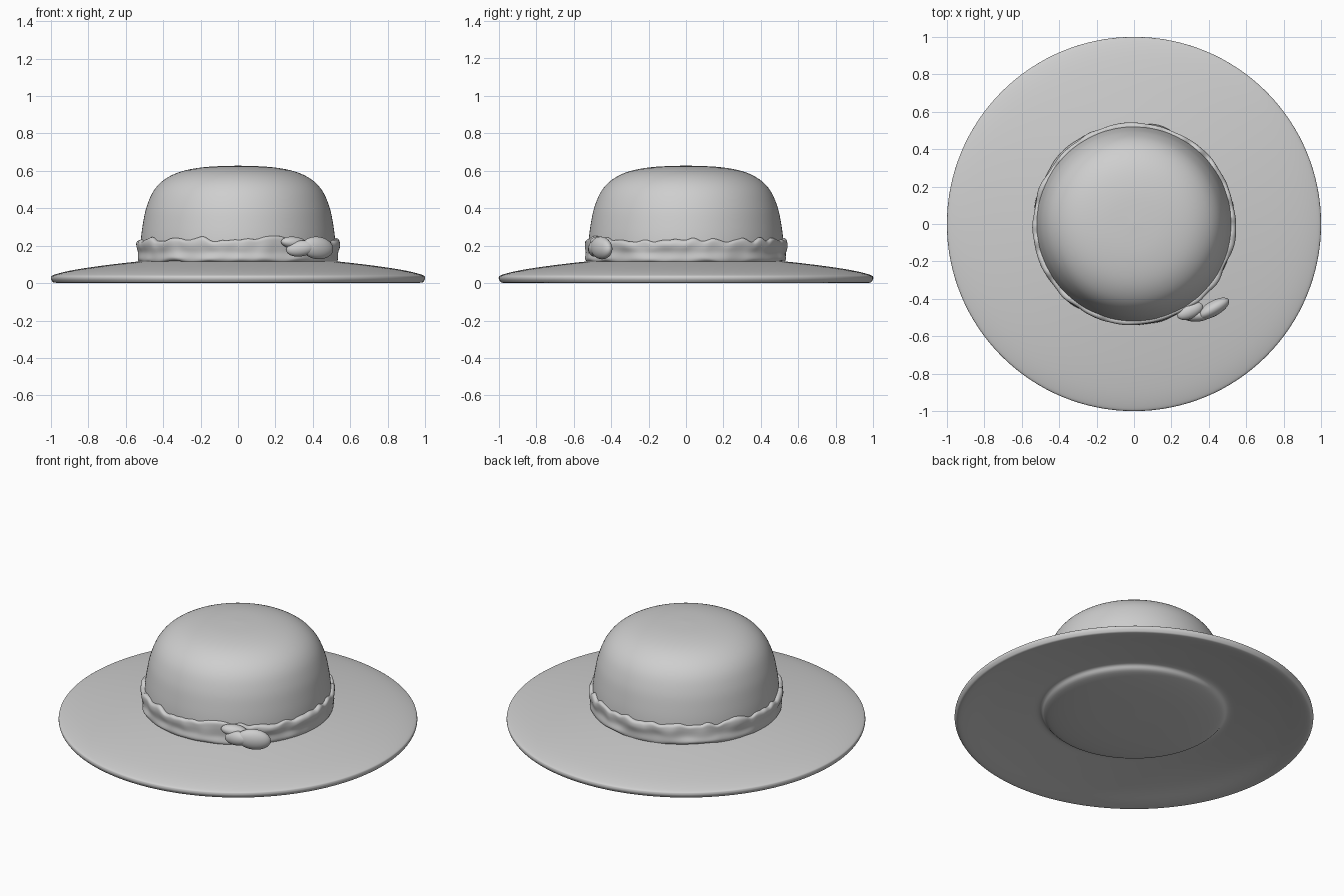
import bpy
import math
from mathutils import Vector, noise

cube = bpy.data.objects.get("Cube")
if cube:
    bpy.data.objects.remove(cube, do_unlink=True)

# Single felt colour
GREY = (0.62, 0.62, 0.62, 1)
felt = bpy.data.materials.new("light grey felt")
felt.use_nodes = True
felt.diffuse_color = GREY
bsdf = next(n for n in felt.node_tree.nodes if n.type == "BSDF_PRINCIPLED")
bsdf.inputs["Base Color"].default_value = GREY
bsdf.inputs["Roughness"].default_value = 0.8


def smooth_profile(pts, steps=5):
    """Interpolate a profile with a Catmull-Rom spline."""
    p = [Vector(q) for q in [pts[0]] + pts + [pts[-1]]]
    out = []
    for a, b, c, d in zip(p, p[1:], p[2:], p[3:]):
        for i in range(steps):
            t = i / steps
            out.append(0.5 * (2 * b + (c - a) * t + (2 * a - 5 * b + 4 * c - d) * t * t
                              + (3 * b - a - 3 * c + d) * t ** 3))
    return out + [p[-1]]


def lathe(name, profile, segments=128, warp=None):
    """Revolve a radius/height profile around z; warp may shift each point."""
    verts, faces = [], []
    for s in range(segments):
        a = 2 * math.pi * s / segments
        for k, (r, z) in enumerate(profile):
            if warp:
                r, z = warp(a, k / (len(profile) - 1), r, z)
            r = max(r, 0)
            verts.append((r * math.cos(a), r * math.sin(a), z))
    n = len(profile)
    for s in range(segments):
        t = (s + 1) % segments
        for k in range(n - 1):
            faces.append((s * n + k, t * n + k, t * n + k + 1, s * n + k + 1))
    mesh = bpy.data.meshes.new(name)
    mesh.from_pydata(verts, [], faces)
    obj = bpy.data.objects.new(name, mesh)
    bpy.context.collection.objects.link(obj)
    finish(obj)
    return obj


def finish(obj):
    """Weld poles, orient the faces, smooth and colour."""
    bpy.ops.object.select_all(action="DESELECT")
    obj.select_set(True)
    bpy.context.view_layer.objects.active = obj
    bpy.ops.object.mode_set(mode="EDIT")
    bpy.ops.mesh.select_all(action="SELECT")
    bpy.ops.mesh.remove_doubles(threshold=0.0005)
    bpy.ops.mesh.normals_make_consistent(inside=False)
    bpy.ops.object.mode_set(mode="OBJECT")
    bpy.ops.object.shade_smooth_by_angle(angle=math.radians(50))
    obj.data.materials.clear()
    obj.data.materials.append(felt)


# Crown: rounded dome
lathe("crown", smooth_profile([
    (0.52, 0.10), (0.52, 0.22), (0.508, 0.32), (0.488, 0.41), (0.45, 0.495),
    (0.39, 0.556), (0.30, 0.598), (0.17, 0.621), (0, 0.628)]))

# Brim: sloping disc with a rolled rim and a shallow bulge underneath
lathe("brim", smooth_profile([
    (0, 0.014), (0.25, 0.018), (0.40, 0.027), (0.49, 0.042), (0.525, 0.068),
    (0.60, 0.062), (0.80, 0.032), (0.93, 0.008), (0.98, 0.002), (0.995, 0.012),
    (1.0, 0.03), (0.985, 0.044), (0.90, 0.066), (0.75, 0.09), (0.54, 0.115),
    (0.45, 0.12)]))


# Band: gathered cloth around the crown
def gather(a, k, r, z):
    c, s = math.cos(a), math.sin(a)
    fine = noise.noise(Vector((c * 7, s * 7, 3)))
    folds = noise.noise(Vector((c * 5, s * 5, z * 12)))
    # cloth pulls smooth and taller beside the knot
    pull = math.exp(-((a - math.radians(292)) / 0.22) ** 2)
    top = max(0, (z - 0.16) / 0.07)
    bottom = max(0, (0.15 - z) / 0.04)
    bulge = math.sin(math.pi * k)
    z += top * (0.03 * fine * (1 - pull) + 0.022 * pull) + bottom * 0.012 * folds
    return r + bulge * 0.013 * folds, z


lathe("hat_band", smooth_profile([
    (0.50, 0.12), (0.525, 0.113), (0.538, 0.13), (0.535, 0.165), (0.54, 0.20),
    (0.537, 0.222), (0.522, 0.23), (0.50, 0.222)]), segments=240, warp=gather)


# Knot: two soft lobes overlapping the band
def lobe(name, centre, size, turn, tilt):
    bpy.ops.mesh.primitive_uv_sphere_add(segments=32, ring_count=20, location=centre,
                                         rotation=(0, tilt, turn))
    obj = bpy.context.object
    obj.name = name
    obj.scale = size
    finish(obj)


lobe("knot_end", (0.425, -0.452, 0.188), (0.095, 0.04, 0.06), math.radians(30), 0.1)
lobe("knot_base", (0.335, -0.488, 0.185), (0.078, 0.034, 0.042), math.radians(3), -0.15)
lobe("knot_tuck", (0.30, -0.465, 0.215), (0.075, 0.04, 0.033), math.radians(25), 0.1)
